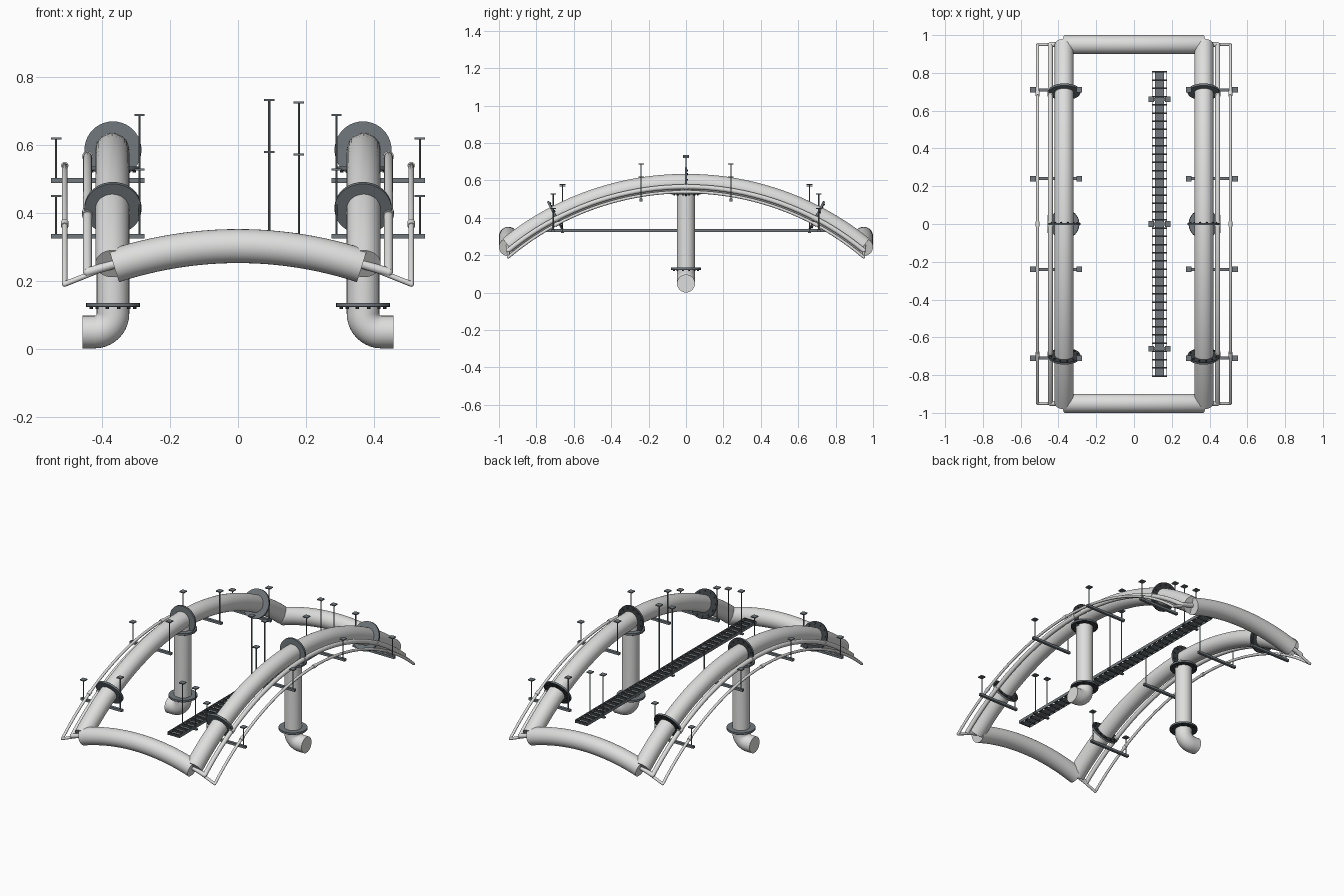
import bpy, bmesh
from math import sin, cos, pi, asin, sqrt
from mathutils import Vector, Matrix

if "Cube" in bpy.data.objects:
    bpy.data.objects.remove(bpy.data.objects["Cube"])


def material(name, rgb):
    m = bpy.data.materials.new(name)
    m.use_nodes = True
    m.diffuse_color = (*rgb, 1)
    m.node_tree.nodes["Principled BSDF"].inputs["Base Color"].default_value = (*rgb, 1)
    return m


PIPE = material("pale pipe grey", (0.73, 0.73, 0.725))
STEEL = material("dark steel", (0.165, 0.19, 0.205))
DARK = material("blackened steel", (0.045, 0.05, 0.055))
made = []


def finish(name, bm, mat):
    bmesh.ops.recalc_face_normals(bm, faces=bm.faces[:])
    me = bpy.data.meshes.new(name)
    bm.to_mesh(me)
    bm.free()
    me.materials.append(mat)
    ob = bpy.data.objects.new(name, me)
    bpy.context.collection.objects.link(ob)
    made.append(ob)


def sweep(bm, pts, r, plane=(1, 0, 0), seg=32):
    """Capped round tube along a path lying in the plane with the given normal."""
    pts, n = [Vector(p) for p in pts], Vector(plane)
    rings = []
    for i, p in enumerate(pts):
        t = (pts[min(i + 1, len(pts) - 1)] - pts[max(i - 1, 0)]).normalized()
        b = t.cross(n).normalized()
        rings.append([bm.verts.new(p + r * (n * cos(2 * pi * k / seg) + b * sin(2 * pi * k / seg)))
                      for k in range(seg)])
    for a, c in zip(rings, rings[1:]):
        for k in range(seg):
            j = (k + 1) % seg
            bm.faces.new((a[k], a[j], c[j], c[k]))
    bm.faces.new(rings[0])
    bm.faces.new(rings[-1])


def rod(bm, a, b, r, seg=12):
    a, b = Vector(a), Vector(b)
    rot = Vector((0, 0, 1)).rotation_difference(b - a).to_matrix().to_4x4()
    bmesh.ops.create_cone(bm, cap_ends=True, segments=seg, radius1=r, radius2=r,
                          depth=(b - a).length, matrix=Matrix.Translation((a + b) / 2) @ rot)


def box(bm, centre, size):
    bmesh.ops.create_cube(bm, size=1, matrix=Matrix.Translation(centre) @ Matrix.Diagonal((*size, 1)))


def flange(name, centre, axis, r):
    """Round steel plate backed, on its axis side, by a dark ring with bolts."""
    c, d = Vector(centre), Vector(axis).normalized()
    bm = bmesh.new()
    rod(bm, c - d * 0.006, c + d * 0.003, r, 40)
    finish(name, bm, STEEL)
    bm = bmesh.new()
    rod(bm, c + d * 0.003, c + d * 0.006, r, 40)
    u = d.orthogonal().normalized()
    v = d.cross(u)
    for k in range(12):
        p = c + (u * cos(k * pi / 6) + v * sin(k * pi / 6)) * r * 0.84
        rod(bm, p, p + d * 0.011, 0.005, 6)
    finish(name + "_bolt_ring", bm, DARK)


# Arches share one centre below the ground
R, ZC, END = 1.514, -0.929, 0.95


def arch_z(y, radius=R):
    return ZC + sqrt(radius * radius - y * y)


def arch_path(x, radius, n=40):
    a = asin(END / radius)
    return [(x, radius * sin(a * (2 * i / n - 1)), ZC + radius * cos(a * (2 * i / n - 1)))
            for i in range(n + 1)]


def hanger(bm, x, y, top, bottom):
    rod(bm, (x, y, bottom), (x, y, top), 0.003, 8)
    box(bm, (x, y, top - 0.003), (0.03, 0.03, 0.006))


for s, side in ((1, "left"), (-1, "right")):
    # Main arched pipe
    bm = bmesh.new()
    sweep(bm, arch_path(s * 0.37, R), 0.05)
    finish(side + "_arch_pipe", bm, PIPE)

    # Two slim service pipes with end stubs and couplings
    for label, x, radius, r in (("inner", 0.443, 1.495, 0.013), ("outer", 0.51, 1.468, 0.008)):
        bm = bmesh.new()
        sweep(bm, arch_path(s * x, radius), r, seg=16)
        for y in (-END, END):
            z = arch_z(y, radius)
            rod(bm, (s * x, y, z), (s * 0.36, y, 0.25), r)
            bmesh.ops.create_uvsphere(bm, u_segments=12, v_segments=8, radius=r,
                                      matrix=Matrix.Translation((s * x, y, z)))
        for y in (-0.69, 0, 0.69):
            p = Vector((s * x, y, arch_z(y, radius)))
            t = Vector((0, p.z - ZC, -y)).normalized() * 0.012
            rod(bm, p - t, p + t, r + 0.003, 16)
        finish(f"{side}_{label}_service_pipe", bm, PIPE)

    # Down pipe with outward elbow
    bend, low = 0.054, 0.049
    path = [(s * 0.368, 0, 0.56)]
    path += [(s * (0.368 + bend * (1 - cos(k * pi / 20))), 0, low + bend * (1 - sin(k * pi / 20)))
             for k in range(11)]
    path.append((s * 0.458, 0, low))
    bm = bmesh.new()
    sweep(bm, path, 0.048, (0, 1, 0))
    finish(side + "_down_pipe", bm, PIPE)

    # Flanges along the arch and on the down pipe
    for label, y in (("front", -0.7), ("middle", 0), ("back", 0.7)):
        z = arch_z(y)
        flange(f"{side}_{label}_flange", (s * 0.368, y, z), (0, z - ZC, -y), 0.084)
    flange(side + "_upper_down_flange", (s * 0.368, 0, 0.53), (0, 0, -1), 0.077)
    flange(side + "_lower_down_flange", (s * 0.368, 0, 0.128), (0, 0, -1), 0.079)

    # Hanging support bars
    bm = bmesh.new()
    for y, z, outer, inner in ((0.24, 0.495, 0.622, 0.691), (0.71, 0.331, 0.452, 0.531)):
        for y in (-y, y):
            box(bm, (s * 0.413, y, z), (0.275, 0.016, 0.014))
            hanger(bm, s * 0.535, y, outer, z)
            hanger(bm, s * 0.29, y, inner, z)
    finish(side + "_pipe_hangers", bm, STEEL)

# Shallow arched cross pipes at both ends
for label, y in (("front", -END), ("back", END)):
    rc, half = 1.17, asin(0.365 / 1.17)
    bm = bmesh.new()
    sweep(bm, [(rc * sin(half * k / 12), y, 0.302 - rc + rc * cos(half * k / 12))
               for k in range(-12, 13)], 0.05, (0, 1, 0))
    finish(label + "_cross_pipe", bm, PIPE)

# Cable tray: steel rails and floor strip, dark rungs
bm = bmesh.new()
for x in (0.097, 0.173):
    box(bm, (x, 0, 0.332), (0.004, 1.62, 0.018))
box(bm, (0.135, 0, 0.326), (0.05, 1.62, 0.004))
finish("cable_tray", bm, STEEL)
bm = bmesh.new()
for k in range(38):
    box(bm, (0.135, -0.805 + k * 1.61 / 37, 0.332), (0.074, 0.008, 0.017))
finish("cable_tray_rungs", bm, DARK)

# Tray hangers
bm = bmesh.new()
for y, top in ((-0.66, 0.582), (0, 0.735), (0.66, 0.582)):
    box(bm, (0.135, y, 0.322), (0.11, 0.016, 0.008))
    hanger(bm, 0.092, y, top, 0.322)
    hanger(bm, 0.179, y, top - 0.008, 0.322)
finish("tray_hangers", bm, STEEL)

# Smooth round parts, keep edges sharp
bpy.ops.object.select_all(action='DESELECT')
for ob in made:
    ob.select_set(True)
bpy.context.view_layer.objects.active = made[0]
bpy.ops.object.shade_smooth_by_angle(angle=0.6)
